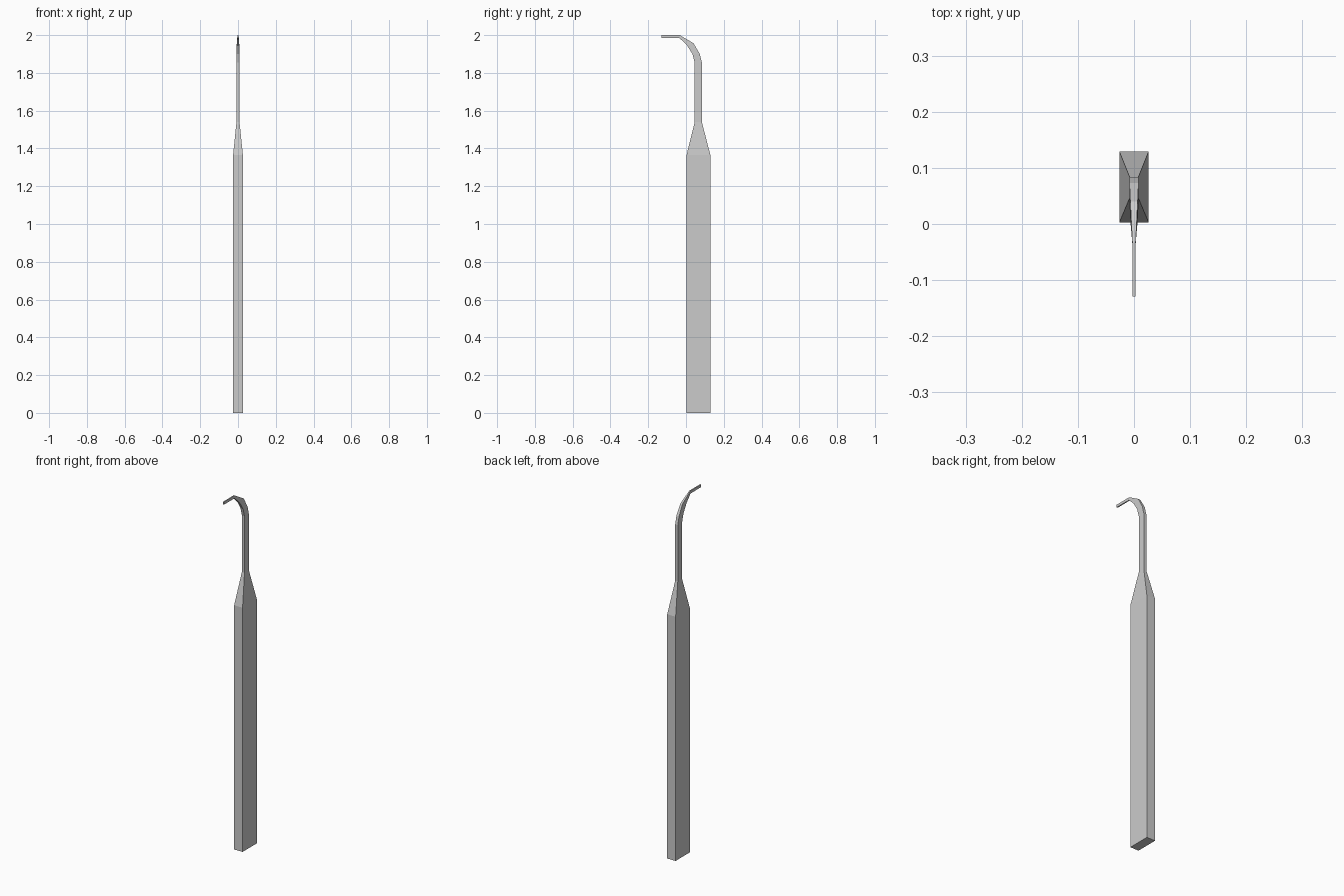
import bpy, bmesh

if "Cube" in bpy.data.objects:
    bpy.data.objects.remove(bpy.data.objects["Cube"])

# Each cross-section: half width, front (y, z), back (y, z)
SECTIONS = [
    (0.026, (0.003, 0.0), (0.129, 0.0)),        # handle bottom
    (0.026, (0.003, 1.365), (0.129, 1.365)),    # handle top
    (0.008, (0.046, 1.54), (0.084, 1.54)),      # neck start
    (0.008, (0.046, 1.855), (0.084, 1.855)),    # bend start
    (0.008, (0.034, 1.90), (0.073, 1.90)),
    (0.0065, (0.006, 1.945), (0.040, 1.957)),
    (0.003, (-0.035, 1.985), (-0.033, 2.0)),    # bend end
    (0.003, (-0.129, 1.985), (-0.129, 2.0)),    # tip
]


def loft(name, sections):
    """Join rectangular cross-sections into one closed bar."""
    bm = bmesh.new()
    rings = []
    for w, f, b in sections:
        corners = [(-w, *f), (w, *f), (w, *b), (-w, *b)]
        rings.append([bm.verts.new(c) for c in corners])
    for a, b in zip(rings, rings[1:]):
        for i in range(4):
            j = (i + 1) % 4
            bm.faces.new((a[i], a[j], b[j], b[i]))
    bm.faces.new(rings[0][::-1])
    bm.faces.new(rings[-1])
    bmesh.ops.recalc_face_normals(bm, faces=bm.faces)
    mesh = bpy.data.meshes.new(name)
    bm.to_mesh(mesh)
    bm.free()
    obj = bpy.data.objects.new(name, mesh)
    bpy.context.collection.objects.link(obj)
    return obj


# Handle, neck and bent tip form one continuous bar
loft("hooked_pick", SECTIONS)
